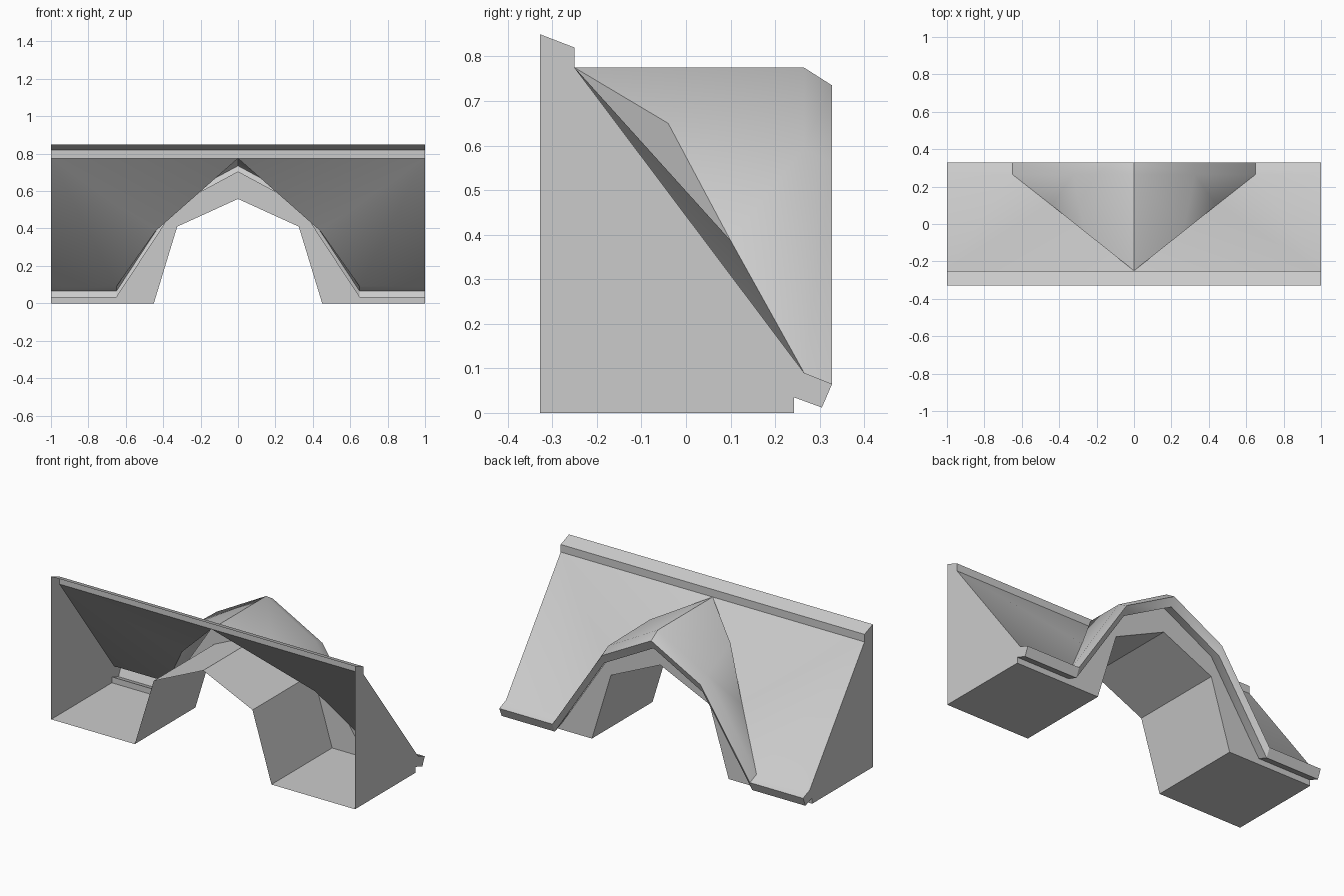
import bpy
import bmesh
import math

cube = bpy.data.objects.get("Cube")
if cube:
    bpy.data.objects.remove(cube, do_unlink=True)

grey = bpy.data.materials.new("light_grey")
grey.use_nodes = True
colour = (0.6, 0.6, 0.6, 1)
grey.diffuse_color = colour
grey.node_tree.nodes["Principled BSDF"].inputs["Base Color"].default_value = colour


def build(name, faces, angle=30):
    """Make a part from its +x half, mirrored across x = 0."""
    bm = bmesh.new()
    for face in faces:
        bm.faces.new([bm.verts.new(p) for p in face])
        bm.faces.new([bm.verts.new((-x, y, z)) for x, y, z in reversed(face)])
    bmesh.ops.remove_doubles(bm, verts=bm.verts, dist=0.0005)
    mesh = bpy.data.meshes.new(name)
    bm.to_mesh(mesh)
    bm.free()
    mesh.materials.append(grey)
    obj = bpy.data.objects.new(name, mesh)
    bpy.context.collection.objects.link(obj)
    bpy.ops.object.select_all(action="DESELECT")
    obj.select_set(True)
    bpy.context.view_layer.objects.active = obj
    bpy.ops.object.shade_smooth_by_angle(angle=math.radians(angle))
    return obj


def strip(a, b):
    """Quads between two matching rows of points."""
    return [[a[i], a[i + 1], b[i + 1], b[i]] for i in range(len(a) - 1)]


FRONT, LIP, WALL, TIP_LOW, TIP, EDGE = -0.328, -0.25, 0.242, 0.305, 0.328, 0.265
TOP = 0.775

# Eave line from the outer end to the ridge: x, wall top, rise to the roof edge
stations = [(1, 0.035, 0.055), (0.65, 0.035, 0.055), (0.325, 0.53, 0.065), (0, 0.705, 0.07)]
wall_top = [(x, WALL, z) for x, z, r in stations]
eave_low = [(x, TIP_LOW, z - 0.023) for x, z, r in stations]
eave_tip = [(x, TIP, z + 0.03) for x, z, r in stations]
roof_edge = [(x, EDGE, z + r) for x, z, r in stations]

# Valley between the main roof and the gable
apex = (0, LIP, TOP)
bend = (0.265, -0.04, 0.65)
lower = (0.44, 0.1, 0.387)
corner, shoulder, ridge = roof_edge[1:]
top_end = (1, LIP, TOP)

build("main_roof", [
    [top_end, apex, lower],
    [apex, bend, lower],
    [top_end, lower, corner],
    [top_end, corner, roof_edge[0]],
    *strip(roof_edge[:2], eave_tip[:2]),
], 40)

build("gable_roof", [
    [apex, ridge, bend],
    [bend, ridge, shoulder],
    [bend, shoulder, lower],
    [lower, shoulder, corner],
    *strip(roof_edge[1:], eave_tip[1:]),
], 45)

# Eave face and underside
build("eave", strip(eave_tip, eave_low) + strip(eave_low, wall_top))

# Raised lip along the top
lip = [(LIP, TOP), (LIP, 0.82), (FRONT, 0.85)]
build("top_lip", strip([(0, y, z) for y, z in lip], [(1, y, z) for y, z in lip]))

# Back wall, arch passage and floor
arch = [(0.45, 0), (0.325, 0.41), (0, 0.558)]
arch_back = [(x, WALL, z) for x, z in arch]
arch_front = [(x, FRONT, z) for x, z in arch]
build("back_wall", [
    [(1, WALL, 0), arch_back[0], wall_top[1], wall_top[0]],
    *strip(arch_back, wall_top[1:]),
])
build("arch_passage", strip(arch_back, arch_front))
build("floor", [[arch_back[0], (1, WALL, 0), (1, FRONT, 0), arch_front[0]]])

# End walls, following the roof section
section = [(FRONT, 0), (WALL, 0)]
section += [p[0][1:] for p in (wall_top, eave_low, eave_tip, roof_edge)] + lip
build("end_walls", [[(1, y, z) for y, z in section]])
